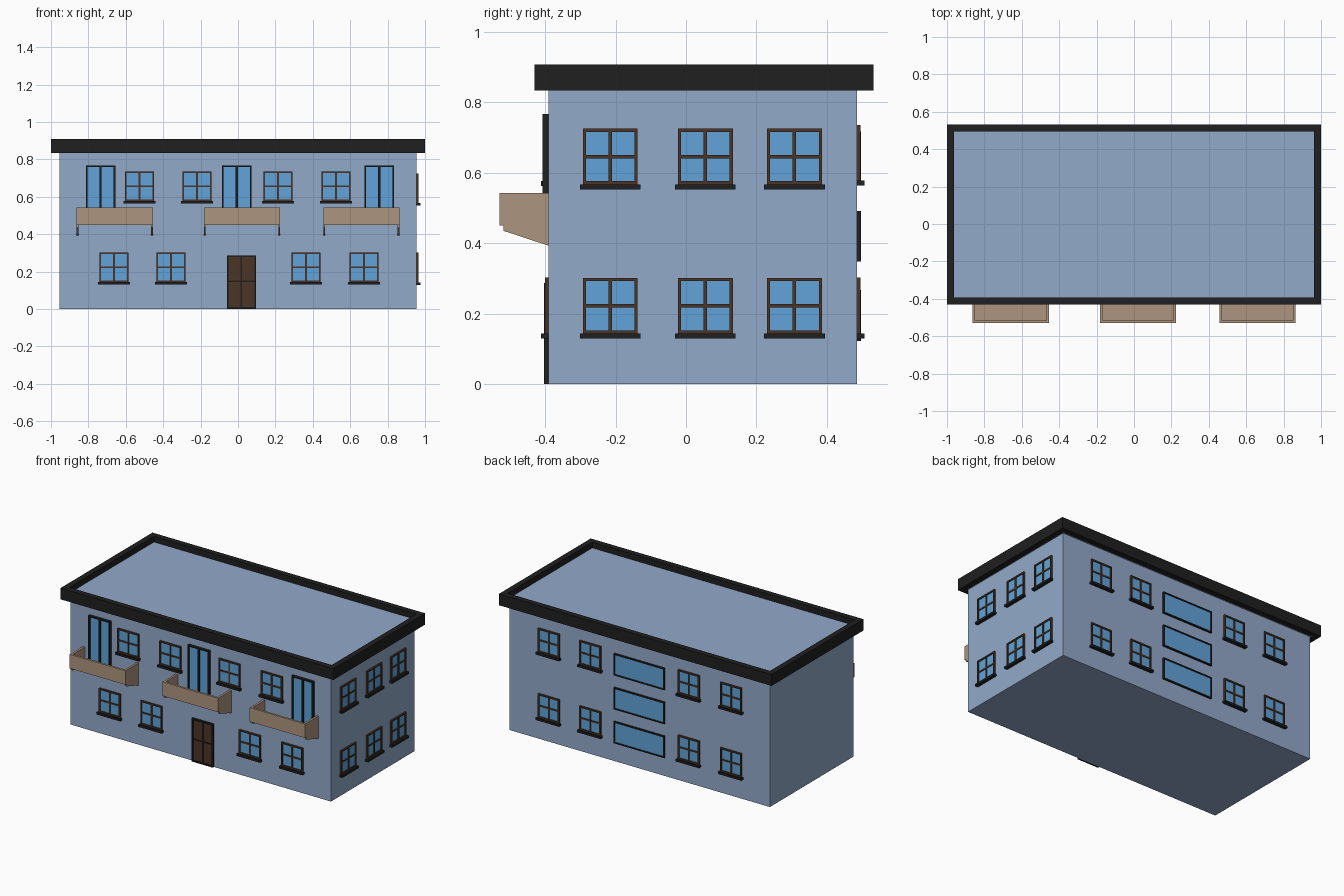
import bpy, bmesh
from math import pi
from mathutils import Matrix

if "Cube" in bpy.data.objects:
    bpy.data.objects.remove(bpy.data.objects["Cube"])


def material(name, rgb):
    m = bpy.data.materials.new(name)
    m.diffuse_color = (*rgb, 1)
    m.use_nodes = True
    m.node_tree.nodes["Principled BSDF"].inputs["Base Color"].default_value = m.diffuse_color
    return m


WALL = material("wall_blue", (0.29, 0.40, 0.59))
GLASS = material("glass", (0.12, 0.37, 0.69))
BEIGE = material("balcony_beige", (0.42, 0.30, 0.21))
DARK = material("dark_trim", (0.014, 0.014, 0.014))
BROWN = material("brown_wood", (0.07, 0.036, 0.019))
MATS = [WALL, GLASS, BEIGE, DARK, BROWN]


def build(name, boxes, frame=Matrix(), profiles=()):
    """boxes: (x0, x1, y0, y1, z0, z1, mat); profiles: (yz points, x0, x1, mat)"""
    bm = bmesh.new()
    prisms = [([(y0, z0), (y1, z0), (y1, z1), (y0, z1)], x0, x1, m)
              for x0, x1, y0, y1, z0, z1, m in boxes]
    used = []
    for pts, x0, x1, m in prisms + list(profiles):
        if m not in used:
            used.append(m)
        a = [bm.verts.new((x0, *p)) for p in pts]
        b = [bm.verts.new((x1, *p)) for p in pts]
        faces = [bm.faces.new(a), bm.faces.new(b)]
        n = len(pts)
        for i in range(n):
            j = (i + 1) % n
            faces.append(bm.faces.new((a[i], a[j], b[j], b[i])))
        for f in faces:
            f.material_index = used.index(m)
    bmesh.ops.transform(bm, matrix=frame, verts=bm.verts)
    bmesh.ops.recalc_face_normals(bm, faces=bm.faces)
    me = bpy.data.meshes.new(name)
    bm.to_mesh(me)
    bm.free()
    for m in used:
        me.materials.append(m)
    ob = bpy.data.objects.new(name, me)
    bpy.context.collection.objects.link(ob)
    return ob


# Main dimensions
WX, YF, YB = 0.955, -0.39, 0.485
RYF, RYB, RIM = -0.43, 0.532, 0.038
FRONT = Matrix.Translation((0, YF, 0))
RIGHT = Matrix.Translation((WX, 0, 0)) @ Matrix.Rotation(pi / 2, 4, 'Z')
BACK = Matrix.Translation((0, YB, 0)) @ Matrix.Rotation(pi, 4, 'Z')


def border(x0, x1, z0, z1, w, depth, mat):
    """Rectangular frame standing proud of a wall (local -y is outward)"""
    return [(x0, x0 + w, -depth, 0, z0, z1, mat),
            (x1 - w, x1, -depth, 0, z0, z1, mat),
            (x0 + w, x1 - w, -depth, 0, z0, z0 + w, mat),
            (x0 + w, x1 - w, -depth, 0, z1 - w, z1, mat)]


def window(name, frame, x, z):
    x0, x1, z1 = x - 0.078, x + 0.078, z + 0.158
    zm = z + 0.079
    parts = border(x0, x1, z, z1, 0.009, 0.011, BROWN)
    parts += [(x0 + .005, x1 - .005, -0.004, 0, z + .005, z1 - .005, GLASS),
              (x - .005, x + .005, -0.009, 0, z + .009, z1 - .009, BROWN),
              (x0 + .009, x1 - .009, -0.0085, 0, zm - .005, zm + .005, BROWN),
              (x - .086, x + .086, -0.022, 0, z - .014, z, DARK)]
    build(name, parts, frame)


# Walls
build("walls", [(-WX, WX, YF, YB, 0, 0.86, WALL)])

# Roof parapet and deck
build("roof_parapet", [
    (-1, 1, RYF, RYF + RIM, 0.833, 0.908, DARK),
    (-1, 1, RYB - RIM, RYB, 0.833, 0.908, DARK),
    (-1, -1 + RIM, RYF + RIM, RYB - RIM, 0.833, 0.908, DARK),
    (1 - RIM, 1, RYF + RIM, RYB - RIM, 0.833, 0.908, DARK)])
build("roof_deck", [(-1 + RIM, 1 - RIM, RYF + RIM, RYB - RIM, 0.835, 0.87, WALL)])

# Windows on front, back and right walls
for x in (-0.663, -0.358, 0.364, 0.674):
    window("front_lower_window", FRONT, x, 0.144)
    for z in (0.144, 0.578):
        window("back_window", BACK, x, z)
for x in (-0.527, -0.219, 0.214, 0.524):
    window("front_upper_window", FRONT, x, 0.577)
for y in (-0.215, 0.055, 0.308):
    for z in (0.143, 0.567):
        window("side_window", RIGHT, y, z)

# Wide stairwell windows on the back
for z in (0.195, 0.42, 0.645):
    build("stairwell_window",
          border(-0.185, 0.187, z - 0.072, z + 0.072, 0.008, 0.012, DARK)
          + [(-0.18, 0.182, -0.007, 0, z - 0.068, z + 0.068, GLASS)], BACK)

# Balcony doors: two tall panes each
for x in (-0.735, -0.007, 0.755):
    x0, x1 = x - 0.079, x + 0.079
    build("balcony_door",
          border(x0, x1, 0.46, 0.767, 0.009, 0.017, DARK)
          + [(x0 + .005, x1 - .005, -0.006, 0, 0.465, 0.762, GLASS),
             (x - .006, x + .006, -0.015, 0, 0.469, 0.758, DARK)], FRONT)

# Balconies: floor, parapet and tapered end brackets
for x in (-0.659, 0.0215, 0.66):
    x0, x1, t, d = x - 0.204, x + 0.204, 0.014, 0.14
    bracket = [(0, 0.45), (-0.128, 0.45), (-0.128, 0.435), (0, 0.393)]
    build("balcony", [
        (x0, x1, -d, 0, 0.45, 0.464, BEIGE),
        (x0, x1, -d, -d + t, 0.464, 0.543, BEIGE),
        (x0, x0 + t, -d + t, 0, 0.464, 0.543, BEIGE),
        (x1 - t, x1, -d + t, 0, 0.464, 0.543, BEIGE)], FRONT,
        [(bracket, x0, x0 + 0.01, BEIGE), (bracket, x1 - 0.01, x1, BEIGE)])

# Entrance door with four panels
dx0, dx1, dz = -0.06, 0.097, 0.287
mid = (dx0 + dx1) / 2
build("entrance_door",
      border(dx0, dx1, 0, dz, 0.01, 0.013, DARK)
      + [(dx0 + .005, dx1 - .005, -0.006, 0, 0.005, dz - .005, BROWN),
         (mid - .004, mid + .004, -0.01, 0, 0.01, dz - .01, DARK),
         (dx0 + .01, dx1 - .01, -0.0095, 0, 0.144, 0.152, DARK)], FRONT)
